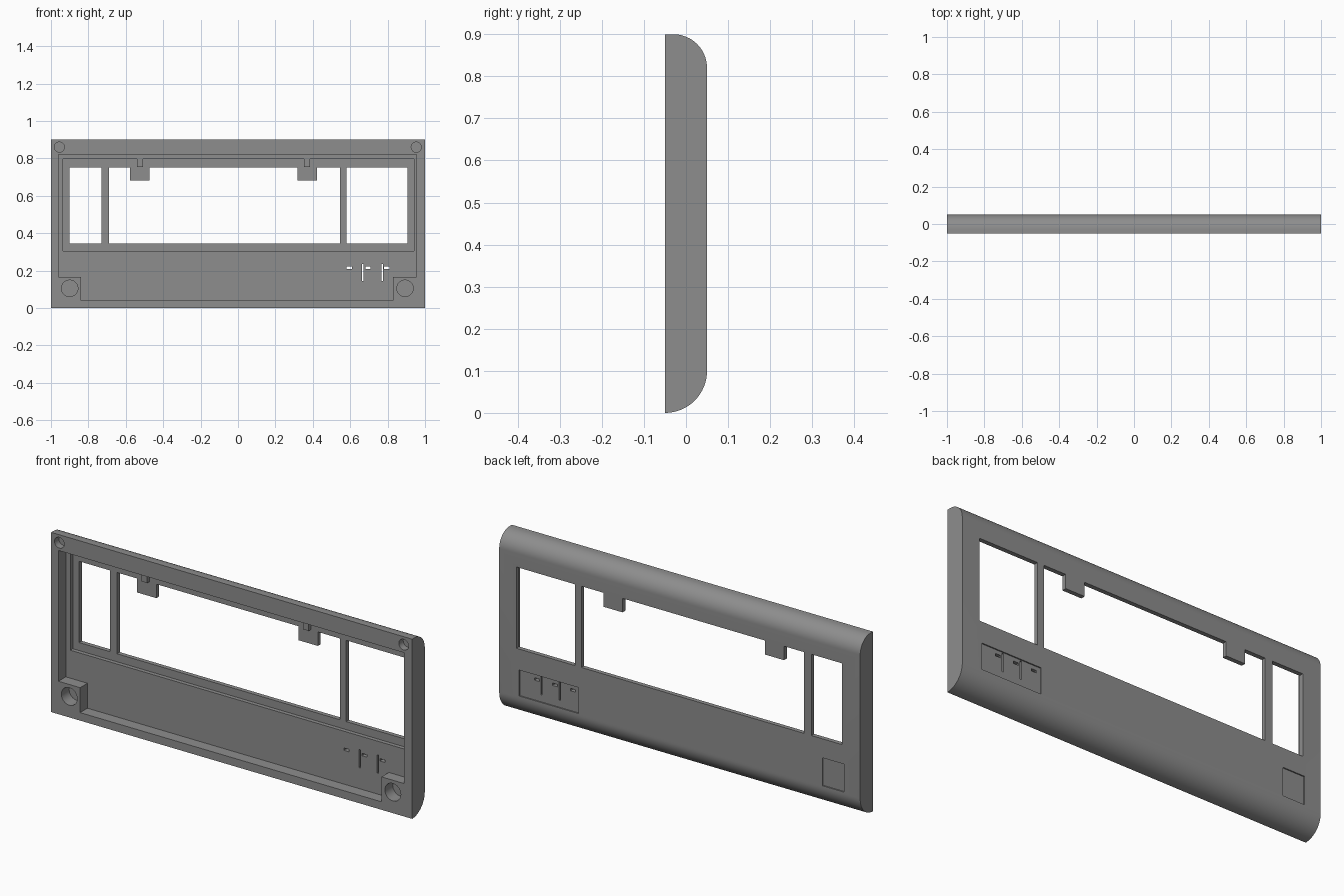
import bpy, bmesh, math

if "Cube" in bpy.data.objects:
    bpy.data.objects.remove(bpy.data.objects["Cube"])

grey = bpy.data.materials.new("plain grey")
grey.diffuse_color = (0.27, 0.27, 0.27, 1)
grey.use_nodes = True
grey.node_tree.nodes["Principled BSDF"].inputs["Base Color"].default_value = grey.diffuse_color

FRONT, BACK = -0.05, 0.05
LEDGE, FLOOR = 0.008, 0.028      # depths of the two pocket levels


def prism(name, pts, to_3d, shift):
    """Extrude a closed outline along a vector."""
    bm = bmesh.new()
    face = bm.faces.new([bm.verts.new(to_3d(a, b)) for a, b in pts])
    ext = bmesh.ops.extrude_face_region(bm, geom=[face])
    bmesh.ops.translate(bm, vec=shift,
                        verts=[g for g in ext["geom"] if isinstance(g, bmesh.types.BMVert)])
    bmesh.ops.recalc_face_normals(bm, faces=bm.faces)
    mesh = bpy.data.meshes.new(name)
    bm.to_mesh(mesh)
    bm.free()
    mesh.materials.append(grey)
    obj = bpy.data.objects.new(name, mesh)
    bpy.context.collection.objects.link(obj)
    return obj


def slab(name, pts, y0, y1):
    """Outline in x and z, thick from y0 to y1."""
    return prism(name, pts, lambda x, z: (x, y0, z), (0, y1 - y0, 0))


def rect(x0, x1, z0, z1):
    return [(x0, z0), (x1, z0), (x1, z1), (x0, z1)]


def circle(x, z, r, n=32):
    return [(x + r * math.cos(2 * math.pi * i / n),
             z + r * math.sin(2 * math.pi * i / n)) for i in range(n)]


def arc(cy, cz, r, a0, a1, n=16):
    return [(cy + r * math.cos(math.radians(a0 + (a1 - a0) * i / n)),
             cz + r * math.sin(math.radians(a0 + (a1 - a0) * i / n))) for i in range(n + 1)]


def cut(pts, y0, y1):
    """Remove a slab from the panel."""
    cutter = slab("cutter", pts, y0, y1)
    mod = panel.modifiers.new("cut", "BOOLEAN")
    mod.operation, mod.solver, mod.object = "DIFFERENCE", "EXACT", cutter
    bpy.context.view_layer.objects.active = panel
    bpy.ops.object.modifier_apply(modifier=mod.name)
    bpy.data.objects.remove(cutter)


# Panel body: flat front, rounded top and bottom edges at the back
profile = arc(-0.05, 0.10, 0.10, -90, 0) + arc(-0.03, 0.82, 0.08, 0, 90) + [(FRONT, 0.90)]
panel = prism("panel", profile, lambda y, z: (-1, y, z), (2, 0, 0))

# Main pocket, leaving blocks in the lower corners
cut([(-0.84, 0.04), (0.83, 0.04), (0.83, 0.165), (0.955, 0.165),
     (0.955, 0.82), (-0.96, 0.82), (-0.96, 0.165), (-0.84, 0.165)], -0.1, LEDGE)

# Deeper window recess, with narrow ribs left above the tabs
recess = [(-0.935, 0.305), (0.94, 0.305), (0.94, 0.797)]
for x in (0.37, -0.525):
    recess += [(x + 0.016, 0.797), (x + 0.016, 0.755), (x - 0.016, 0.755), (x - 0.016, 0.797)]
cut(recess + [(-0.935, 0.797)], -0.02, FLOOR)

# Side windows and the wide middle window with two hanging tabs
cut(rect(-0.90, -0.73, 0.345, 0.752), -0.1, 0.1)
cut(rect(0.58, 0.905, 0.345, 0.752), -0.1, 0.1)
middle = [(-0.69, 0.345), (0.545, 0.345), (0.545, 0.752)]
for x in (0.37, -0.525):
    middle += [(x + 0.053, 0.752), (x + 0.053, 0.682), (x - 0.053, 0.682), (x - 0.053, 0.752)]
cut(middle + [(-0.69, 0.752)], -0.1, 0.1)

# Screw holes
for x in (-0.90, 0.893):
    cut(circle(x, 0.105, 0.044), -0.1, 0.012)
for x in (-0.955, 0.953):
    cut(circle(x, 0.86, 0.027), -0.1, -0.015)

# Shallow label recesses on the back
cut(rect(0.56, 0.89, 0.11, 0.24), BACK - 0.006, 0.1)
cut(rect(-0.91, -0.79, 0.11, 0.25), BACK - 0.006, 0.1)

# Thin slots and small light openings
for x in (0.668, 0.77):
    cut(rect(x - 0.004, x + 0.004, 0.145, 0.236), -0.1, 0.1)
for x in (0.595, 0.695, 0.795):
    cut(rect(x - 0.014, x + 0.014, 0.209, 0.221), -0.1, 0.1)

# Smooth the rounded edges only
panel.select_set(True)
bpy.context.view_layer.objects.active = panel
bpy.ops.object.shade_smooth_by_angle(angle=math.radians(30))
